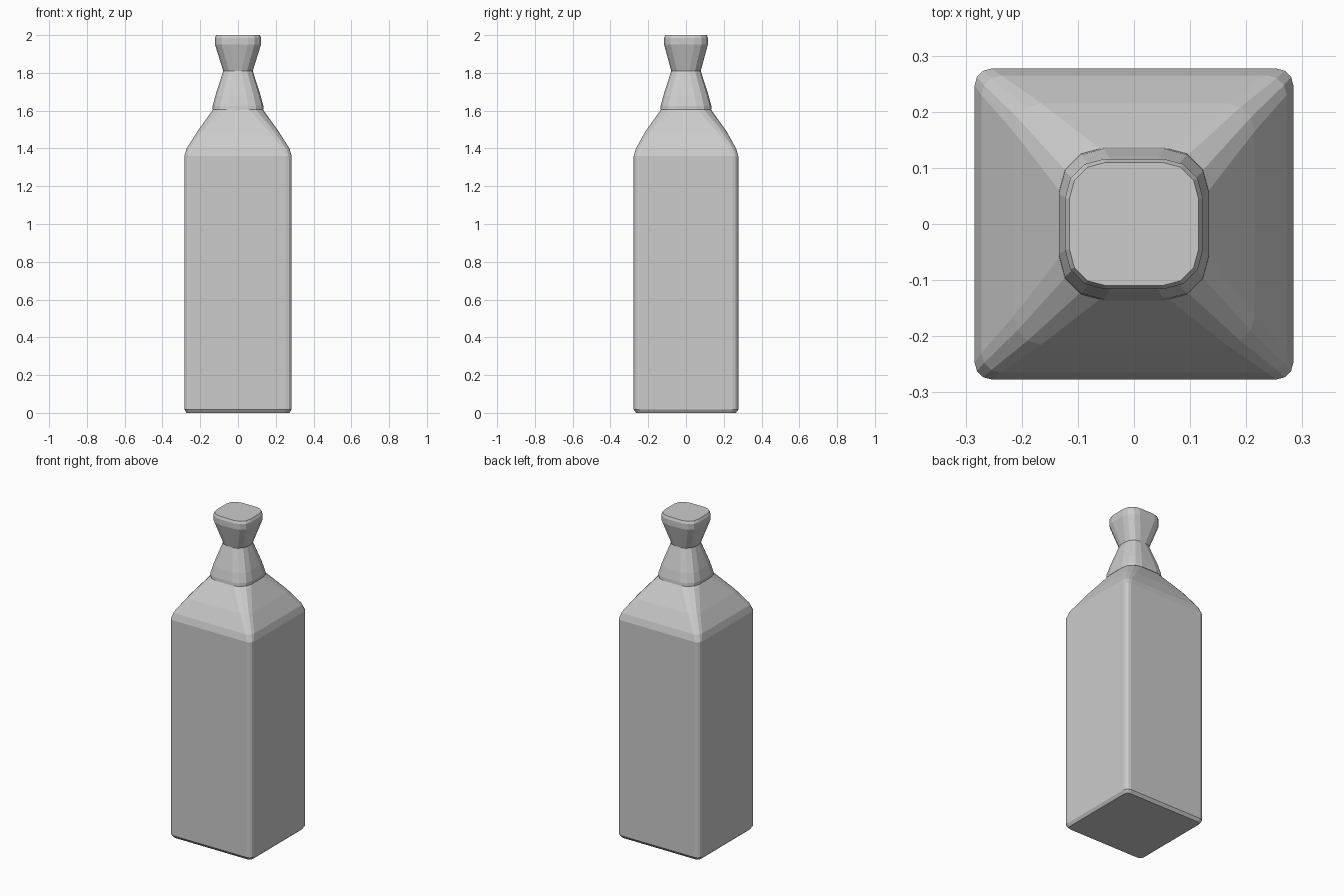
import bpy, bmesh
from math import sin, cos, pi

cube = bpy.data.objects.get("Cube")
if cube:
    bpy.data.objects.remove(cube, do_unlink=True)

grey = bpy.data.materials.new("plain grey")
grey.use_nodes = True
GREY = (0.6, 0.6, 0.6, 1)
grey.diffuse_color = GREY
grey.node_tree.nodes["Principled BSDF"].inputs["Base Color"].default_value = GREY


def rounded_ring(bm, z, hx, hy, r, steps=3):
    """One horizontal rounded-rectangle loop of vertices."""
    ring = []
    for corner, (sx, sy) in enumerate([(1, 1), (-1, 1), (-1, -1), (1, -1)]):
        for i in range(steps + 1):
            a = (corner + i / steps) * pi / 2
            ring.append(bm.verts.new((sx * (hx - r) + r * cos(a),
                                      sy * (hy - r) + r * sin(a), z)))
    return ring


def loft(name, sections):
    """Skin a stack of (z, half x, half y, corner radius) sections and cap it."""
    bm = bmesh.new()
    rings = [rounded_ring(bm, *s) for s in sections]
    for low, high in zip(rings, rings[1:]):
        n = len(low)
        for i in range(n):
            j = (i + 1) % n
            bm.faces.new((low[i], low[j], high[j], high[i]))
    bm.faces.new(rings[0][::-1])
    bm.faces.new(rings[-1])
    bmesh.ops.recalc_face_normals(bm, faces=bm.faces)
    mesh = bpy.data.meshes.new(name)
    bm.to_mesh(mesh)
    bm.free()
    mesh.materials.append(grey)
    obj = bpy.data.objects.new(name, mesh)
    bpy.context.collection.objects.link(obj)
    return obj


# Square bottle body with a softened base and sloping shoulders
loft("bottle_body", [
    (0.0, 0.272, 0.264, 0.025),
    (0.018, 0.284, 0.277, 0.03),
    (1.36, 0.284, 0.277, 0.03),
    (1.40, 0.272, 0.265, 0.035),
    (1.49, 0.215, 0.215, 0.05),
    (1.612, 0.128, 0.128, 0.075),
])

# Tapered neck sitting on the shoulders
loft("bottle_neck", [
    (1.605, 0.134, 0.136, 0.08),
    (1.625, 0.134, 0.134, 0.08),
    (1.68, 0.12, 0.12, 0.075),
    (1.81, 0.078, 0.078, 0.06),
])

# Flared stopper
loft("stopper", [
    (1.81, 0.078, 0.078, 0.06),
    (1.95, 0.122, 0.116, 0.07),
    (1.985, 0.123, 0.116, 0.07),
    (2.0, 0.115, 0.11, 0.065),
])
